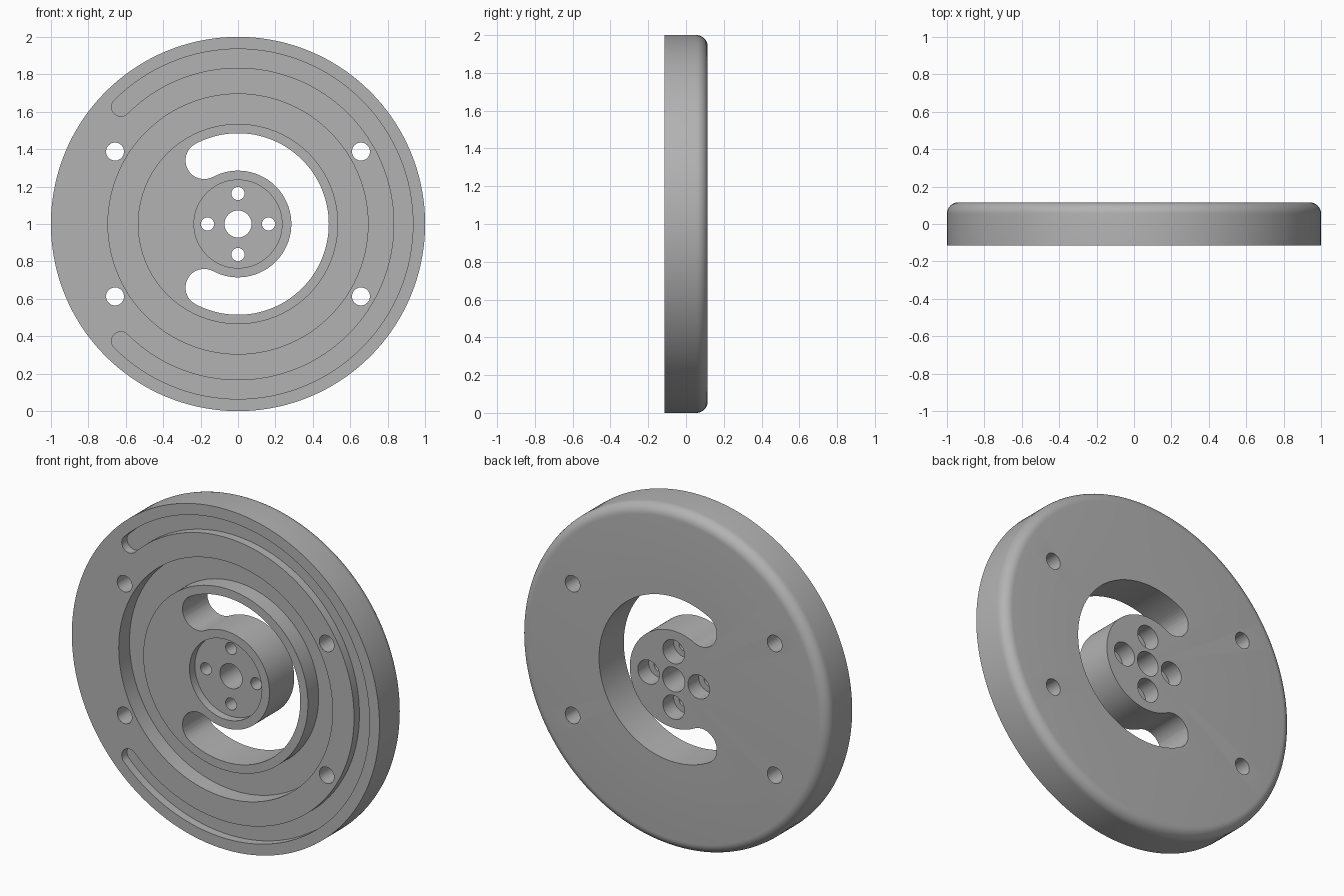
import bpy, bmesh
from math import sin, cos, pi, radians
from mathutils import Matrix, Vector

cube = bpy.data.objects.get("Cube")
if cube:
    bpy.data.objects.remove(cube, do_unlink=True)

FRONT, BACK, MID = -0.115, 0.115, 1.0   # face planes and axle height

grey = bpy.data.materials.new("plain grey")
grey.use_nodes = True
COLOUR = (0.45, 0.45, 0.45, 1)
grey.diffuse_color = COLOUR
grey.node_tree.nodes["Principled BSDF"].inputs["Base Color"].default_value = COLOUR


def make_object(name, bm):
    bmesh.ops.recalc_face_normals(bm, faces=bm.faces)
    mesh = bpy.data.meshes.new(name)
    bm.to_mesh(mesh)
    bm.free()
    mesh.materials.append(grey)
    obj = bpy.data.objects.new(name, mesh)
    obj.location.z = MID
    bpy.context.collection.objects.link(obj)
    return obj


def lathe(name, profile, steps=144):
    """Revolve a closed (radius, y) profile about the axle."""
    bm = bmesh.new()
    verts = [bm.verts.new((r, y, 0)) for r, y in profile]
    edges = [bm.edges.new((v, verts[i - 1])) for i, v in enumerate(verts)]
    bmesh.ops.spin(bm, geom=verts + edges, cent=(0, 0, 0), axis=(0, 1, 0),
                   angle=2 * pi, steps=steps, use_merge=True)
    bmesh.ops.remove_doubles(bm, verts=bm.verts, dist=1e-5)
    return make_object(name, bm)


def prism(name, outline, y0, y1):
    """Extrude an (x, z) outline from y0 to y1."""
    bm = bmesh.new()
    face = bm.faces.new([bm.verts.new((x, y0, z)) for x, z in outline])
    grown = bmesh.ops.extrude_face_region(bm, geom=[face])["geom"]
    bmesh.ops.translate(bm, vec=(0, y1 - y0, 0),
                        verts=[g for g in grown if isinstance(g, bmesh.types.BMVert)])
    return make_object(name, bm)


def arc(cx, cz, r, start, end, n):
    return [(cx + r * cos(start + (end - start) * i / n),
             cz + r * sin(start + (end - start) * i / n)) for i in range(n + 1)]


def circle(cx, cz, r, n=32):
    return arc(cx, cz, r, 0, 2 * pi, n)[:-1]


def curved_slot(r, half, sweep):
    """Round-ended slot following an arc from -sweep to +sweep."""
    cap = lambda a, s: arc(r * cos(a), r * sin(a), half, s, s + pi, 16)[1:-1]
    return (arc(0, 0, r + half, -sweep, sweep, 96) + cap(sweep, sweep)
            + arc(0, 0, r - half, sweep, -sweep, 96) + cap(-sweep, pi - sweep))


# Disc with bore, hub recess, ring groove and rounded back rim
ROUND = 0.06
rim = arc(1 - ROUND, BACK - ROUND, ROUND, 0, pi / 2, 8)
wheel = lathe("wheel_disc", [
    (0.072, FRONT + 0.05), (0.235, FRONT + 0.05), (0.235, FRONT),
    (0.535, FRONT), (0.535, FRONT + 0.1), (0.695, FRONT + 0.1), (0.695, FRONT),
    (1, FRONT)] + rim + [(0.072, BACK)])

# Cutters: crescent window, shallow front track, bolt holes, hub holes
OUT = 0.05
cutters = [
    prism("window_cutter", curved_slot(0.385, 0.1, radians(118)), FRONT - OUT, BACK + OUT),
    prism("track_cutter", curved_slot(0.885, 0.05, radians(135)), FRONT - OUT, FRONT + 0.05),
]
for sx in (-1, 1):
    for sz in (-1, 1):
        cutters.append(prism("bolt_cutter", circle(sx * 0.657, sz * 0.387, 0.048),
                             FRONT - OUT, BACK + OUT))
for k in range(4):
    x, z = 0.163 * cos(k * pi / 2), 0.163 * sin(k * pi / 2)
    cutters.append(prism("hub_hole_cutter", circle(x, z, 0.035), FRONT - OUT, BACK + OUT))
    cutters.append(prism("counterbore_cutter", circle(x, z, 0.07), BACK - 0.1, BACK + OUT))

bpy.ops.object.select_all(action='DESELECT')
bpy.context.view_layer.objects.active = wheel
wheel.select_set(True)
for cutter in cutters:
    mod = wheel.modifiers.new("cut", 'BOOLEAN')
    mod.operation = 'DIFFERENCE'
    mod.solver = 'EXACT'
    mod.object = cutter
    bpy.ops.object.modifier_apply(modifier=mod.name)
    bpy.data.objects.remove(cutter, do_unlink=True)

bpy.ops.object.shade_smooth_by_angle(angle=radians(30))
